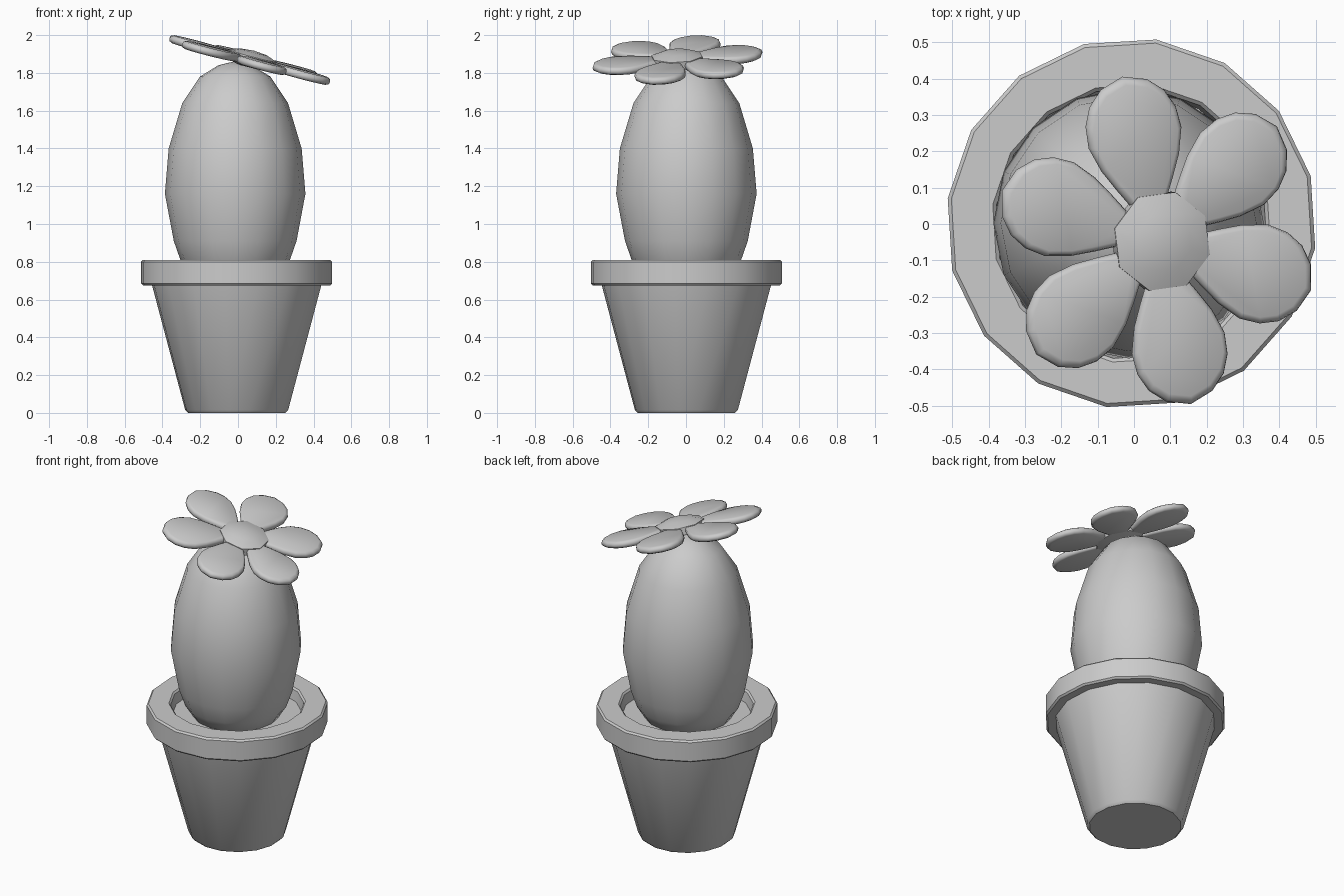
import bpy, bmesh
from math import sin, cos, radians, tau
from mathutils import Matrix, Vector

cube = bpy.data.objects.get("Cube")
if cube:
    bpy.data.objects.remove(cube)

grey = bpy.data.materials.new("plain grey")
grey.use_nodes = True
grey.diffuse_color = (0.6, 0.6, 0.6, 1)
grey.node_tree.nodes["Principled BSDF"].inputs["Base Color"].default_value = (0.6, 0.6, 0.6, 1)


def finish(name, bm, matrix, angle):
    bmesh.ops.recalc_face_normals(bm, faces=bm.faces)
    mesh = bpy.data.meshes.new(name)
    bm.to_mesh(mesh)
    bm.free()
    mesh.materials.append(grey)
    obj = bpy.data.objects.new(name, mesh)
    bpy.context.collection.objects.link(obj)
    obj.matrix_world = matrix
    bpy.ops.object.select_all(action='DESELECT')
    obj.select_set(True)
    bpy.context.view_layer.objects.active = obj
    bpy.ops.object.shade_smooth_by_angle(angle=radians(angle))
    return obj


def skin(bm, rings):
    """Join successive closed rings of points with quads."""
    loops = [[bm.verts.new(p) for p in ring] for ring in rings]
    n = len(loops[0])
    for a, b in zip(loops, loops[1:]):
        for i in range(n):
            j = (i + 1) % n
            bm.faces.new((a[i], a[j], b[j], b[i]))
    return loops


def lathe(name, profile, sides, turn, matrix, angle, poles=(None, None)):
    """Spin (radius, height) pairs; each end gets a flat cap or a pole."""
    bm = bmesh.new()
    angles = [radians(turn) + tau * i / sides for i in range(sides)]
    loops = skin(bm, [[(r * cos(a), r * sin(a), z) for a in angles] for r, z in profile])
    for loop, pole in zip((loops[0], loops[-1]), poles):
        if pole is None:
            bm.faces.new(loop)
        else:
            tip = bm.verts.new((0, 0, pole))
            for i in range(sides):
                bm.faces.new((loop[i], loop[(i + 1) % sides], tip))
    return finish(name, bm, matrix, angle)


# Pot with an overhanging rim, and the soil inside it
pot_place = Matrix.Translation((-0.007, 0.002, 0))
lathe("pot", [(0.26, 0), (0.275, 0.015), (0.452, 0.675), (0.5, 0.675), (0.51, 0.685),
              (0.51, 0.80), (0.50, 0.81), (0.385, 0.81), (0.375, 0.80), (0.36, 0.70)],
      16, 14.8, pot_place, 35)
lathe("soil", [(0.362, 0.71), (0.365, 0.74)], 16, 14.8, pot_place, 35)

# Cactus body
lathe("cactus_body", [(0.22, 0.70), (0.29, 0.81), (0.325, 0.91), (0.372, 1.16),
                      (0.352, 1.40), (0.28, 1.64), (0.187, 1.78), (0.09, 1.84)],
      16, 0, Matrix.Translation((-0.015, 0.002, 0)), 60, (None, 1.862))

# Flower frame, leaning to the left
normal = Vector((0.262, -0.04, 1)).normalized()
tilt = Vector((0, 0, 1)).rotation_difference(normal).to_matrix().to_4x4()
flower = Matrix.Translation((0.062, -0.045, 1.868)) @ tilt

# Petals: rounded egg outlines with a soft edge
half = [(0.16, 0.082), (0.22, 0.113), (0.29, 0.135), (0.35, 0.131), (0.40, 0.109), (0.44, 0.067)]
outline = [(0.05, 0.02)] + half + [(0.462, 0)] + [(x, -y) for x, y in reversed(half)] + [(0.05, -0.02)]
layers = [(0.88, -0.021), (0.97, -0.014), (1, 0), (0.97, 0.014), (0.88, 0.021)]
for k in range(6):
    bm = bmesh.new()
    loops = skin(bm, [[(0.27 + (x - 0.27) * s, y * s, z) for x, y in outline] for s, z in layers])
    bm.faces.new(loops[0])
    bm.faces.new(loops[-1])
    finish(f"petal_{k + 1}", bm, flower @ Matrix.Rotation(radians(60 * k - 17.5), 4, 'Z'), 50)

# Domed flower centre
lathe("flower_centre", [(0.08, -0.035), (0.14, -0.02), (0.14, 0.025), (0.08, 0.046)],
      8, 30, flower @ Matrix.Translation((0.01, -0.002, 0)), 50, (-0.038, 0.054))
